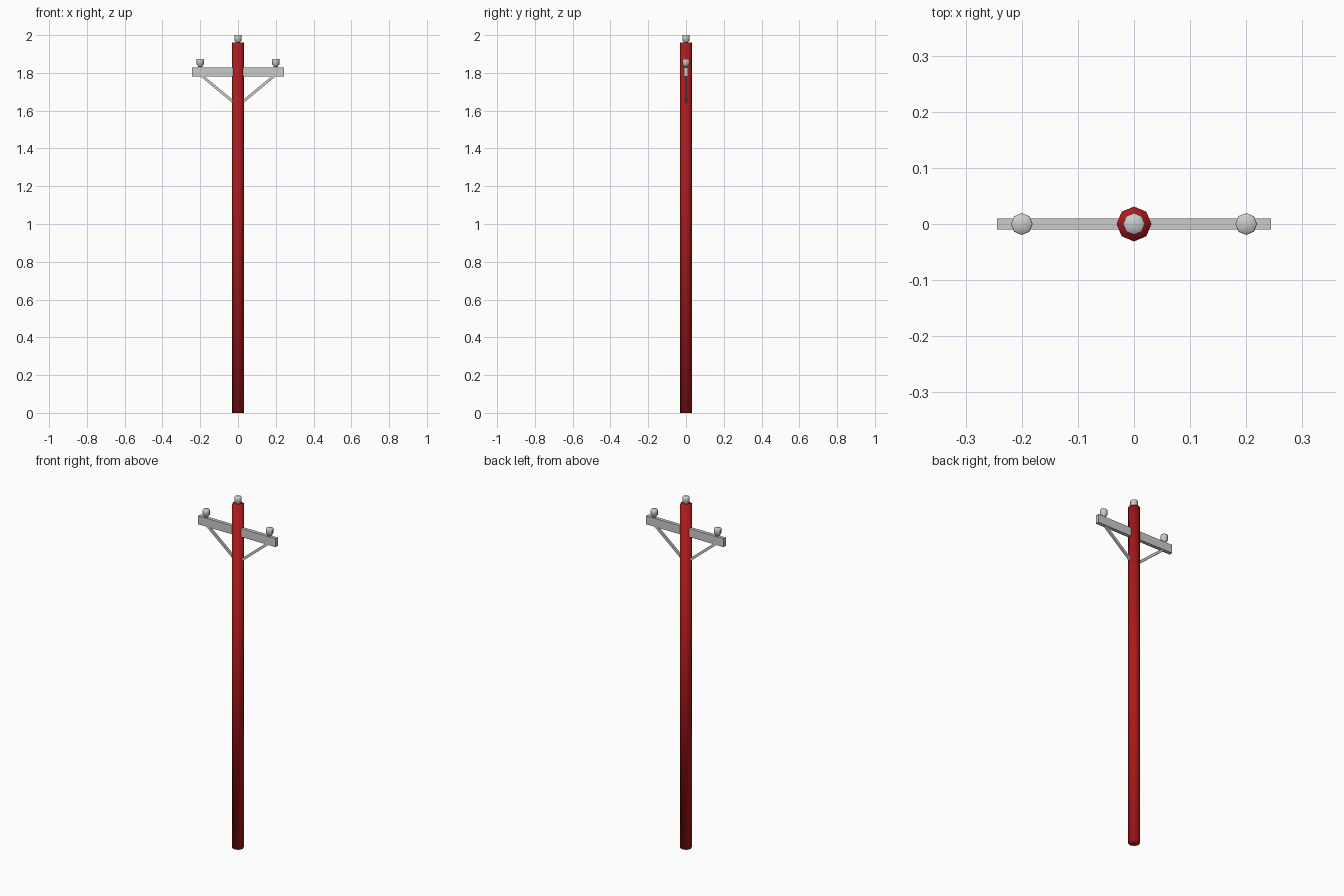
import bpy, bmesh, math
from mathutils import Vector

if "Cube" in bpy.data.objects:
    bpy.data.objects.remove(bpy.data.objects["Cube"])


def material(name, color):
    m = bpy.data.materials.new(name)
    m.diffuse_color = color
    m.use_nodes = True
    m.node_tree.nodes["Principled BSDF"].inputs["Base Color"].default_value = m.diffuse_color
    return m


def finish(name, bm, mat=None):
    bmesh.ops.recalc_face_normals(bm, faces=bm.faces)
    me = bpy.data.meshes.new(name)
    bm.to_mesh(me)
    bm.free()
    ob = bpy.data.objects.new(name, me)
    bpy.context.collection.objects.link(ob)
    if mat:
        me.materials.append(mat)
    return ob


def lathe(name, profile, sides, loc=(0, 0, 0), mat=None, smooth=True):
    """Closed solid from (radius, z) rings with flat end caps."""
    bm = bmesh.new()
    rings = []
    for r, z in profile:
        angles = [2 * math.pi * i / sides for i in range(sides)]
        rings.append([bm.verts.new((r * math.cos(a), r * math.sin(a), z)) for a in angles])
    for low, high in zip(rings, rings[1:]):
        for i in range(sides):
            j = (i + 1) % sides
            bm.faces.new((low[i], low[j], high[j], high[i]))
    bm.faces.new(rings[0])
    bm.faces.new(rings[-1])
    for f in bm.faces:
        f.smooth = smooth
    ob = finish(name, bm, mat)
    ob.location = loc
    return ob


def beam(name, start, end, width, depth):
    """Rectangular bar running between two points in the x-z plane."""
    a, b = Vector(start), Vector(end)
    d = (b - a).normalized()
    side = Vector((-d.z, 0, d.x)) * depth / 2
    y = Vector((0, width / 2, 0))
    bm = bmesh.new()
    rings = [[bm.verts.new(p + s * side + t * y)
              for s, t in ((1, 1), (1, -1), (-1, -1), (-1, 1))] for p in (a, b)]
    for i in range(4):
        j = (i + 1) % 4
        bm.faces.new((rings[0][i], rings[0][j], rings[1][j], rings[1][i]))
    for r in rings:
        bm.faces.new(r)
    return finish(name, bm)


# Pole
red = material("red_paint", (0.42, 0.01, 0.01, 1))
lathe("pole", [(0.031, 0), (0.031, 1.96)], 8, mat=red)

# Crossarm
beam("crossarm", (-0.244, 0, 1.805), (0.244, 0, 1.805), 0.02, 0.048)

# Diagonal braces
for side, label in ((-1, "left"), (1, "right")):
    beam(label + "_brace", (side * 0.192, 0, 1.785), (side * 0.02, 0, 1.642), 0.011, 0.014)

# Insulators: narrow foot, wide body, slightly bevelled top
insulator = [(0.011, -0.002), (0.012, 0.004), (0.0195, 0.011), (0.0195, 0.037), (0.017, 0.04)]
for x, z, label in ((-0.2, 1.834, "left"), (0, 1.96, "top"), (0.2, 1.834, "right")):
    lathe(label + "_insulator", insulator, 8, (x, 0, z))
